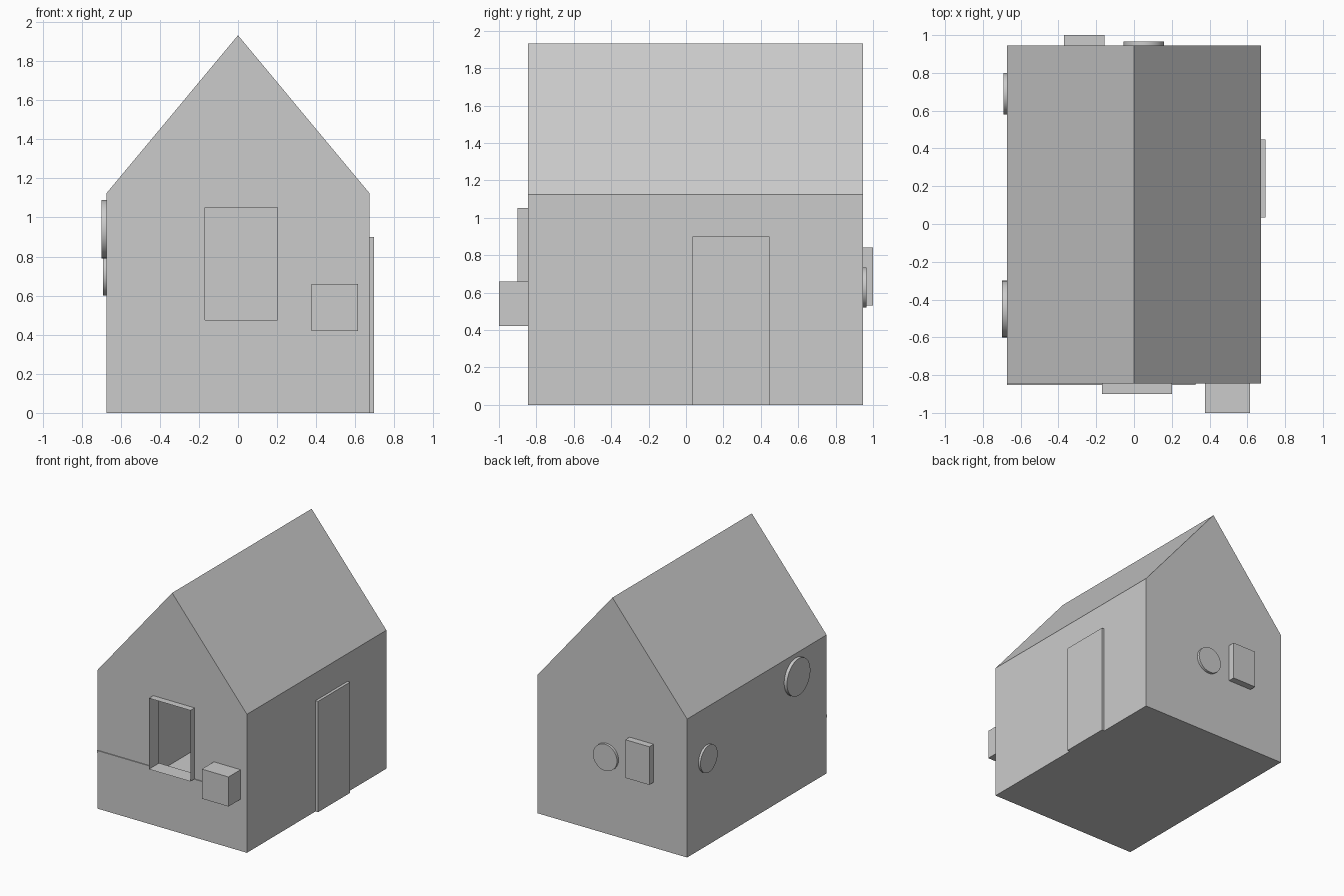
import bpy, bmesh, math
from mathutils import Matrix

if "Cube" in bpy.data.objects:
    bpy.data.objects.remove(bpy.data.objects["Cube"])

W, Y0, Y1, EAVE, RIDGE = 0.672, -0.845, 0.945, 1.125, 1.932
WX0, WX1, WZ0, WZ1 = -0.17, 0.202, 0.475, 1.052   # window opening


def finish(name, bm):
    bmesh.ops.remove_doubles(bm, verts=bm.verts, dist=1e-5)
    me = bpy.data.meshes.new(name)
    bm.to_mesh(me)
    bm.free()
    ob = bpy.data.objects.new(name, me)
    bpy.context.collection.objects.link(ob)
    return ob


def poly(bm, pts):
    return bm.faces.new([bm.verts.new(p) for p in pts])


def box(name, x0, x1, y0, y1, z0, z1):
    bm = bmesh.new()
    m = Matrix.Translation(((x0 + x1) / 2, (y0 + y1) / 2, (z0 + z1) / 2))
    m = m @ Matrix.Diagonal((x1 - x0, y1 - y0, z1 - z0, 1))
    bmesh.ops.create_cube(bm, size=1, matrix=m)
    return finish(name, bm)


def disc(name, loc, radius, depth, axis):
    bm = bmesh.new()
    rot = Matrix.Rotation(math.pi / 2, 4, 'Y' if axis == 'x' else 'X')
    bmesh.ops.create_cone(bm, cap_ends=True, segments=32, radius1=radius, radius2=radius,
                          depth=depth, matrix=Matrix.Translation(loc) @ rot)
    ob = finish(name, bm)
    bpy.ops.object.select_all(action='DESELECT')
    bpy.context.view_layer.objects.active = ob
    ob.select_set(True)
    bpy.ops.object.shade_smooth_by_angle(angle=math.radians(35))
    return ob


# Hollow gabled house; the front wall is split round the open window
bm = bmesh.new()
gable = [(-W, 0), (W, 0), (W, EAVE), (0, RIDGE), (-W, EAVE)]
for i, (xa, za) in enumerate(gable):
    xb, zb = gable[(i + 1) % 5]
    poly(bm, [(xa, Y0, za), (xa, Y1, za), (xb, Y1, zb), (xb, Y0, zb)])
poly(bm, [(x, Y1, z) for x, z in reversed(gable)])
poly(bm, [(x, Y0, z) for x, z in [(-W, 0), (W, 0), (W, WZ0), (WX1, WZ0), (WX0, WZ0), (-W, WZ0)]])
poly(bm, [(x, Y0, z) for x, z in [(-W, WZ0), (WX0, WZ0), (WX0, WZ1), (-W, WZ1)]])
poly(bm, [(x, Y0, z) for x, z in [(WX1, WZ0), (W, WZ0), (W, WZ1), (WX1, WZ1)]])
poly(bm, [(x, Y0, z) for x, z in [(-W, WZ1), (WX0, WZ1), (WX1, WZ1), (W, WZ1),
                                  (W, EAVE), (0, RIDGE), (-W, EAVE)]])
finish("house_body", bm)

# Thin open window surround, passing a little way through the wall
bm = bmesh.new()
ring = [(WX0, WZ0), (WX1, WZ0), (WX1, WZ1), (WX0, WZ1)]
for i, (xa, za) in enumerate(ring):
    xb, zb = ring[(i + 1) % 4]
    poly(bm, [(xa, -0.9, za), (xa, -0.77, za), (xb, -0.77, zb), (xb, -0.9, zb)])
finish("window_surround", bm)

# Front ledge and box, side door, back box
box("front_ledge", -W, 0.325, -0.852, Y0 + 0.005, 0.455, 0.475)
box("front_box", 0.375, 0.615, -1.0, Y0 + 0.005, 0.42, 0.66)
box("side_door", W - 0.005, 0.695, 0.035, 0.447, 0.0, 0.90)
box("back_box", -0.37, -0.155, Y1 - 0.005, 1.0, 0.53, 0.84)

# Round wall plates
disc("back_plate", (0.052, 0.953, 0.627), 0.108, 0.026, 'y')
disc("left_plate_large", (-0.682, -0.45, 0.94), 0.15, 0.032, 'x')
disc("left_plate_small", (-0.677, 0.69, 0.71), 0.11, 0.026, 'x')
